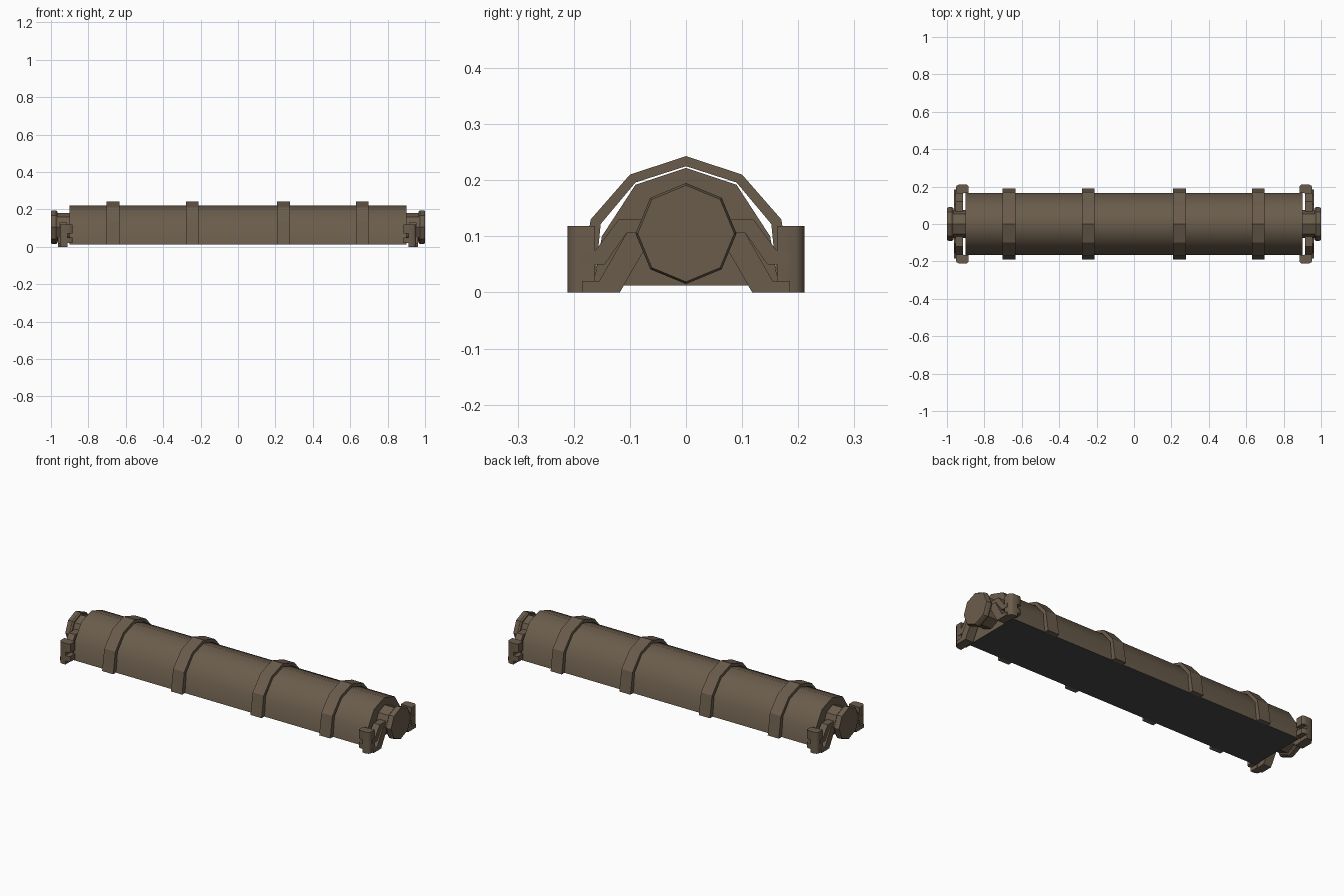
import bpy, bmesh, math
from mathutils import Vector

if "Cube" in bpy.data.objects:
    bpy.data.objects.remove(bpy.data.objects["Cube"])


def material(name, col):
    m = bpy.data.materials.new(name)
    m.diffuse_color = (*col, 1)
    m.use_nodes = True
    m.node_tree.nodes["Principled BSDF"].inputs["Base Color"].default_value = m.diffuse_color
    return m


BROWN = material("drab_brown", (0.145, 0.108, 0.072))
GREY = material("dark_grey", (0.065, 0.067, 0.066))


def finish(name, bm, mats, angle=45):
    """Fix normals, smooth below the given angle, link the object."""
    bmesh.ops.recalc_face_normals(bm, faces=bm.faces)
    for f in bm.faces:
        f.smooth = True
    for e in bm.edges:
        e.smooth = len(e.link_faces) == 2 and e.calc_face_angle(0) < math.radians(angle)
    me = bpy.data.meshes.new(name)
    bm.to_mesh(me)
    bm.free()
    for m in mats:
        me.materials.append(m)
    ob = bpy.data.objects.new(name, me)
    bpy.context.collection.objects.link(ob)
    return ob


def prism(bm, pts, place, depth):
    """Extrude a closed outline; place maps a 2D point to 3D."""
    f = bm.faces.new([bm.verts.new(place(*p)) for p in pts])
    r = bmesh.ops.extrude_face_region(bm, geom=[f])
    bmesh.ops.translate(bm, vec=Vector(depth),
                        verts=[v for v in r["geom"] if isinstance(v, bmesh.types.BMVert)])


def arch(half):
    """Mirror a half outline (top centre first) to the other side."""
    return half + [(-y, z) for y, z in reversed(half[1:])]


# Main casing: arched tube with a flat grey underside
bm = bmesh.new()
prism(bm, arch([(0, 0.222), (0.09, 0.192), (0.15, 0.10), (0.165, 0.012)]),
      lambda y, z: (-0.9, y, z), (1.8, 0, 0))
bmesh.ops.recalc_face_normals(bm, faces=bm.faces)
for f in bm.faces:
    f.material_index = 1 if f.normal.z < -0.9 else 0
finish("casing", bm, [BROWN, GREY])

# Raised straps around the casing
outer = arch([(0, 0.243), (0.10, 0.21), (0.17, 0.13), (0.189, 0.012)])
inner = arch([(0, 0.225), (0.09, 0.196), (0.152, 0.122), (0.163, 0.012)])
n = len(outer)
for i, x in enumerate((-0.668, -0.245, 0.243, 0.665)):
    bm = bmesh.new()
    ring = []
    for px in (x - 0.034, x + 0.034):
        for prof in (outer, inner):
            # order the open arch from one foot to the other
            p = prof[n // 2 + 1:] + prof[:n // 2 + 1]
            ring.append([bm.verts.new((px, y, z)) for y, z in p])
    o0, i0, o1, i1 = ring
    for k in range(n - 1):
        for a, b in ((o0, o1), (i0, i1), (o0, i0), (o1, i1)):
            bm.faces.new((a[k], a[k + 1], b[k + 1], b[k]))
    for k in (0, n - 1):
        bm.faces.new((o0[k], o1[k], i1[k], i0[k]))
    finish(f"strap_{i + 1}", bm, [BROWN], 20)

for s, side in ((1, "right"), (-1, "left")):
    # Octagonal end cap on a neck
    bm = bmesh.new()
    prof = [(0.89, 0.076), (0.965, 0.076), (0.965, 0.084), (0.973, 0.09),
            (0.992, 0.09), (1.0, 0.086)]
    rings = []
    for x, r in prof:
        rings.append([bm.verts.new((s * x, r * math.cos(k * math.pi / 4),
                                    0.105 + r * math.sin(k * math.pi / 4)))
                      for k in range(8)])
    for a, b in zip(rings, rings[1:]):
        for k in range(8):
            j = (k + 1) % 8
            bm.faces.new((a[k], a[j], b[j], b[k]))
    bm.faces.new(rings[0])
    bm.faces.new(rings[-1])
    finish(f"end_cap_{side}", bm, [BROWN], 30)

    # Bracket arms and gripping pads on both sides of the neck
    for t, face in ((1, "back"), (-1, "front")):
        bm = bmesh.new()
        upper = [(0.185, 0.05), (0.185, 0.07), (0.165, 0.07), (0.12, 0.13),
                 (0.06, 0.13), (0.06, 0.107), (0.105, 0.107), (0.145, 0.05)]
        lower = [(0.185, 0), (0.185, 0.02), (0.155, 0.02), (0.105, 0.107),
                 (0.06, 0.107), (0.06, 0.092), (0.075, 0.075), (0.118, 0)]
        for arm, w in ((upper, 0.040), (lower, 0.047)):
            prism(bm, arm, lambda y, z: (s * 0.915, t * y, z), (s * w, 0, 0))
        finish(f"bracket_arm_{side}_{face}", bm, [BROWN], 20)

        bm = bmesh.new()
        pad = [(0.912, 0.162), (0.953, 0.162), (0.953, 0.195), (0.947, 0.206),
               (0.935, 0.211), (0.912, 0.211)]
        hook = [(0.912, 0.165), (0.912, 0.211), (0.895, 0.211), (0.885, 0.203),
                (0.885, 0.165)]
        for pts, z0, z1 in ((pad, 0, 0.118), (hook, 0.02, 0.05), (hook, 0.07, 0.118)):
            prism(bm, pts, lambda x, y: (s * x, t * y, z0), (0, 0, z1 - z0))
        finish(f"bracket_pad_{side}_{face}", bm, [BROWN], 50)
